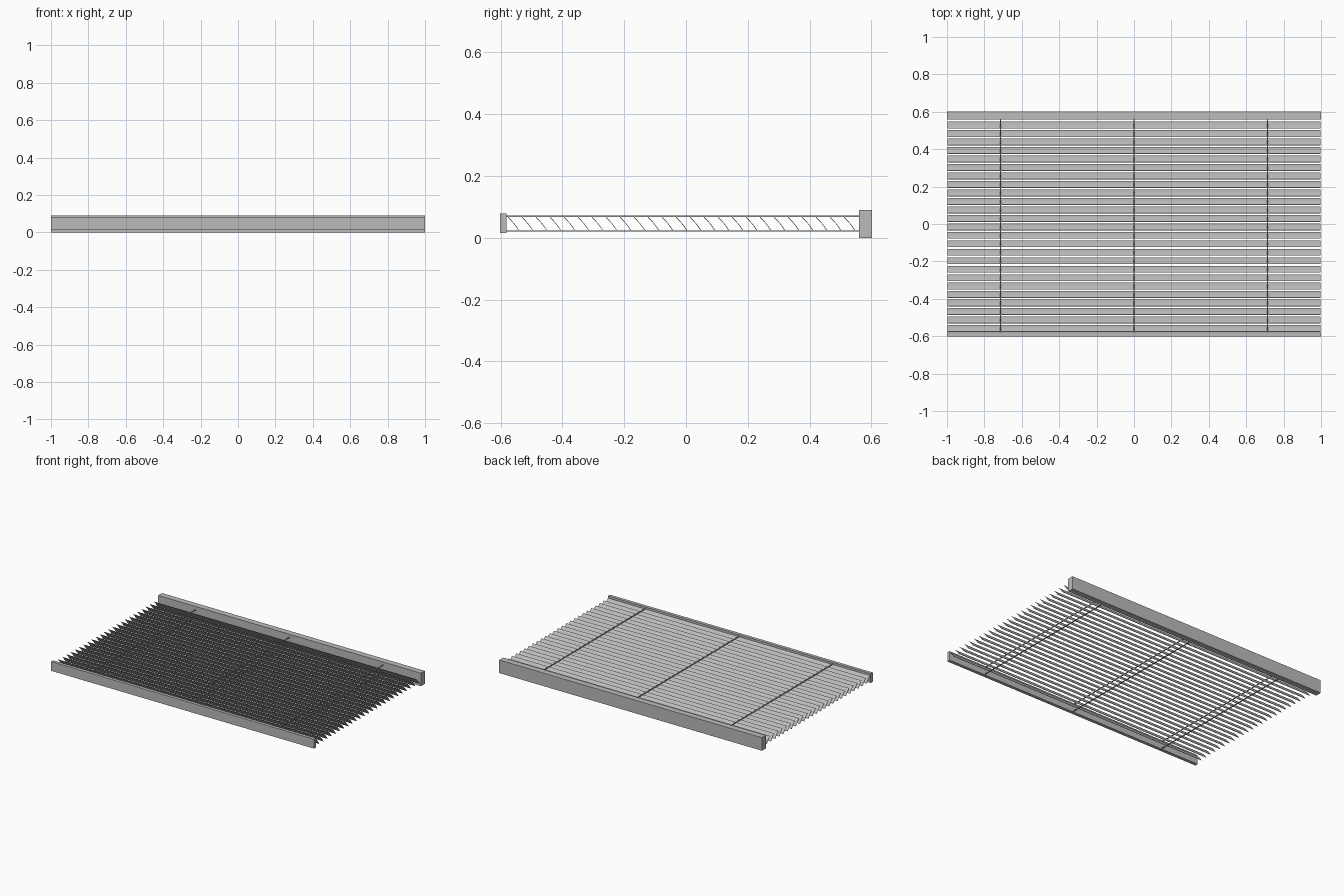
import bpy, bmesh, math
from mathutils import Vector

cube = bpy.data.objects.get("Cube")
if cube:
    bpy.data.objects.remove(cube, do_unlink=True)


def material(name, value):
    m = bpy.data.materials.new(name)
    m.use_nodes = True
    colour = (value, value, value, 1)
    m.diffuse_color = colour
    m.node_tree.nodes["Principled BSDF"].inputs["Base Color"].default_value = colour
    return m


GREY = material("light grey", 0.5)


def extrude_profile(name, profile, x0, x1):
    """Sweep a closed (y, z) profile along x."""
    bm = bmesh.new()
    face = bm.faces.new([bm.verts.new((x0, y, z)) for y, z in profile])
    ext = bmesh.ops.extrude_face_region(bm, geom=[face])
    moved = [v for v in ext["geom"] if isinstance(v, bmesh.types.BMVert)]
    bmesh.ops.translate(bm, verts=moved, vec=(x1 - x0, 0, 0))
    bmesh.ops.recalc_face_normals(bm, faces=bm.faces)
    me = bpy.data.meshes.new(name)
    bm.to_mesh(me)
    bm.free()
    me.materials.append(GREY)
    ob = bpy.data.objects.new(name, me)
    bpy.context.collection.objects.link(ob)
    return ob


def box(name, x, y, z):
    return extrude_profile(name, [(y[0], z[0]), (y[1], z[0]), (y[1], z[1]), (y[0], z[1])], *x)


# Rails at the two ends
box("head_rail", (-1, 1), (0.56, 0.602), (0.0, 0.09))
box("bottom_rail", (-1, 1), (-0.602, -0.58), (0.015, 0.079))

# Thin crowned slats, tilted down towards the head rail
COUNT, PITCH, FIRST = 25, 0.0453, -0.558
top, low = Vector((-0.0175, 0.067)), Vector((0.0175, 0.025))
along = low - top
normal = Vector((-along.y, along.x)).normalized()
CROWN, THICK, STEPS = 0.002, 0.002, 4
curve = [top + along * (i / STEPS) + normal * CROWN * (math.sin(math.pi * i / STEPS) - 0.5)
         for i in range(STEPS + 1)]
section = [p + normal * THICK / 2 for p in curve] + [p - normal * THICK / 2 for p in reversed(curve)]
for n in range(COUNT):
    y0 = FIRST + n * PITCH
    slat = extrude_profile(f"slat_{n + 1:02d}", [(p.x + y0, p.y) for p in section], -0.997, 0.997)

# Ladder cords above and below the slats
for side, x in (("right", -0.713), ("middle", 0.0), ("left", 0.713)):
    for level, z in (("upper", 0.0695), ("lower", 0.0215)):
        box(f"{side}_{level}_cord", (x - 0.003, x + 0.003), (-0.58, 0.56), (z - 0.002, z + 0.002))
